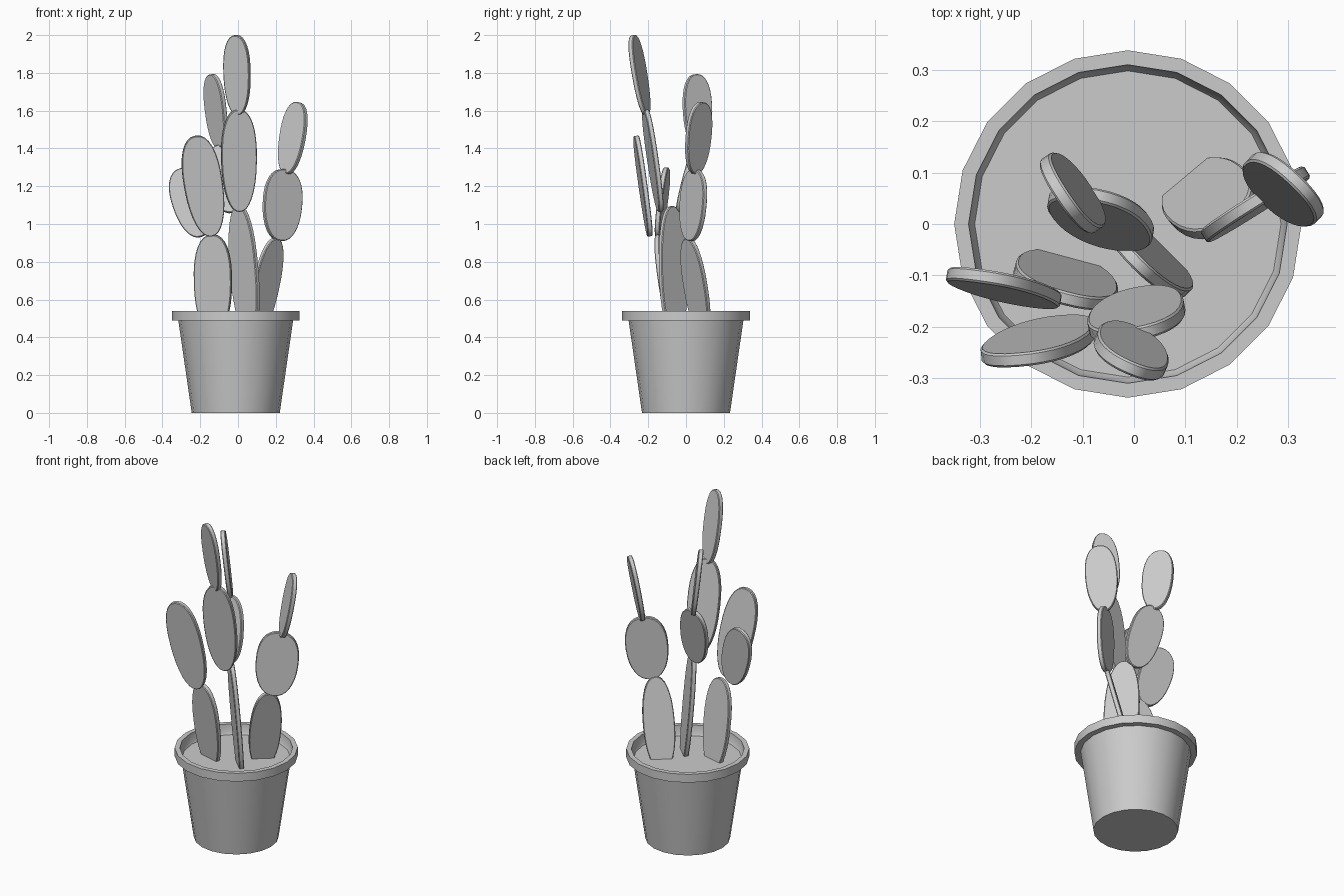
import bpy, bmesh, math
from mathutils import Vector, Matrix

if "Cube" in bpy.data.objects:
    bpy.data.objects.remove(bpy.data.objects["Cube"])

GREY = (0.6, 0.6, 0.6, 1)
mat = bpy.data.materials.new("plain grey")
mat.use_nodes = True
mat.diffuse_color = GREY
mat.node_tree.nodes["Principled BSDF"].inputs["Base Color"].default_value = GREY


def finish(name, bm):
    bmesh.ops.recalc_face_normals(bm, faces=bm.faces)
    mesh = bpy.data.meshes.new(name)
    bm.to_mesh(mesh)
    bm.free()
    mesh.materials.append(mat)
    obj = bpy.data.objects.new(name, mesh)
    bpy.context.collection.objects.link(obj)
    bpy.ops.object.select_all(action="DESELECT")
    obj.select_set(True)
    bpy.context.view_layer.objects.active = obj
    bpy.ops.object.shade_smooth_by_angle(angle=math.radians(35))
    return obj


def lathe(name, profile, sides=20, centre_x=-0.012):
    """Revolve (radius, z) points, capping the first and last rings."""
    bm = bmesh.new()
    rings = []
    for r, z in profile:
        angles = [math.tau * i / sides for i in range(sides)]
        rings.append([bm.verts.new((centre_x + r * math.cos(a), r * math.sin(a), z)) for a in angles])
    for low, high in zip(rings, rings[1:]):
        for i in range(sides):
            j = (i + 1) % sides
            bm.faces.new((low[i], low[j], high[j], high[i]))
    bm.faces.new(rings[0])
    bm.faces.new(rings[-1])
    return finish(name, bm)


def pad(name, base, tip, width, turn, taper=0.08, thick=0.027, sides=32):
    """Flat rounded cactus pad from base to tip; turn is the heading of its width."""
    base, tip = Vector(base), Vector(tip)
    axis = (tip - base).normalized()
    half = (tip - base).length / 2
    a = math.radians(turn)
    across = Vector((math.cos(a), math.sin(a), 0))
    across = (across - axis * across.dot(axis)).normalized()
    normal = axis.cross(across)
    bm = bmesh.new()
    outline = []
    for i in range(sides):
        t = math.tau * i / sides
        c, s = math.cos(t), math.sin(t)
        x = math.copysign(abs(c) ** 0.88, c) * (1 + taper * s) * width / 2
        z = math.copysign(abs(s) ** 0.88, s) * half
        outline.append(bm.verts.new((x, -thick / 2, z)))
    face = bm.faces.new(outline)
    grown = bmesh.ops.extrude_face_region(bm, geom=[face])["geom"]
    bmesh.ops.translate(bm, verts=[v for v in grown if isinstance(v, bmesh.types.BMVert)],
                        vec=(0, thick, 0))
    rims = [e for e in bm.edges if abs(e.verts[0].co.y - e.verts[1].co.y) < 1e-5]
    bmesh.ops.bevel(bm, geom=rims, offset=0.004, segments=1, affect="EDGES")
    frame = Matrix((across, normal, axis)).transposed().to_4x4()
    bm.transform(Matrix.Translation((base + tip) / 2) @ frame)
    return finish(name, bm)


# Pot with a thick rim, and the soil closing its inside
lathe("pot", [(0.233, 0), (0.304, 0.49), (0.338, 0.49), (0.338, 0.54),
              (0.31, 0.54), (0.306, 0.495), (0.298, 0.48)])

# Stems rising from the soil
pad("left_stem", (-0.13, -0.07, 0.42), (-0.135, -0.145, 0.945), 0.205, -15)
pad("middle_stem", (0.06, -0.06, 0.42), (0.005, -0.075, 1.095), 0.195, -45, 0.0)
pad("right_stem", (0.095, 0.09, 0.42), (0.2, 0.01, 0.925), 0.175, 40, 0.0)

# Pads on the left stem
pad("left_front_pad", (-0.14, -0.19, 0.935), (-0.225, -0.265, 1.467), 0.205, 6)
pad("left_back_pad", (-0.195, -0.15, 0.932), (-0.305, -0.1, 1.295), 0.195, -9)

# Pads on the middle stem
pad("middle_front_pad", (0.008, -0.135, 1.065), (0.002, -0.215, 1.607), 0.19, 11)
pad("top_pad", (0.0, -0.21, 1.578), (-0.01, -0.28, 2.0), 0.15, -24)
pad("middle_back_pad", (-0.03, -0.04, 1.06), (-0.095, 0.06, 1.42), 0.195, -10)
pad("back_top_pad", (-0.095, 0.067, 1.4), (-0.14, 0.055, 1.793), 0.175, -56)

# Pads on the right stem
pad("right_pad", (0.222, 0.022, 0.91), (0.248, 0.052, 1.29), 0.235, 32)
pad("right_top_pad", (0.258, 0.05, 1.265), (0.318, 0.082, 1.645), 0.178, -44)
